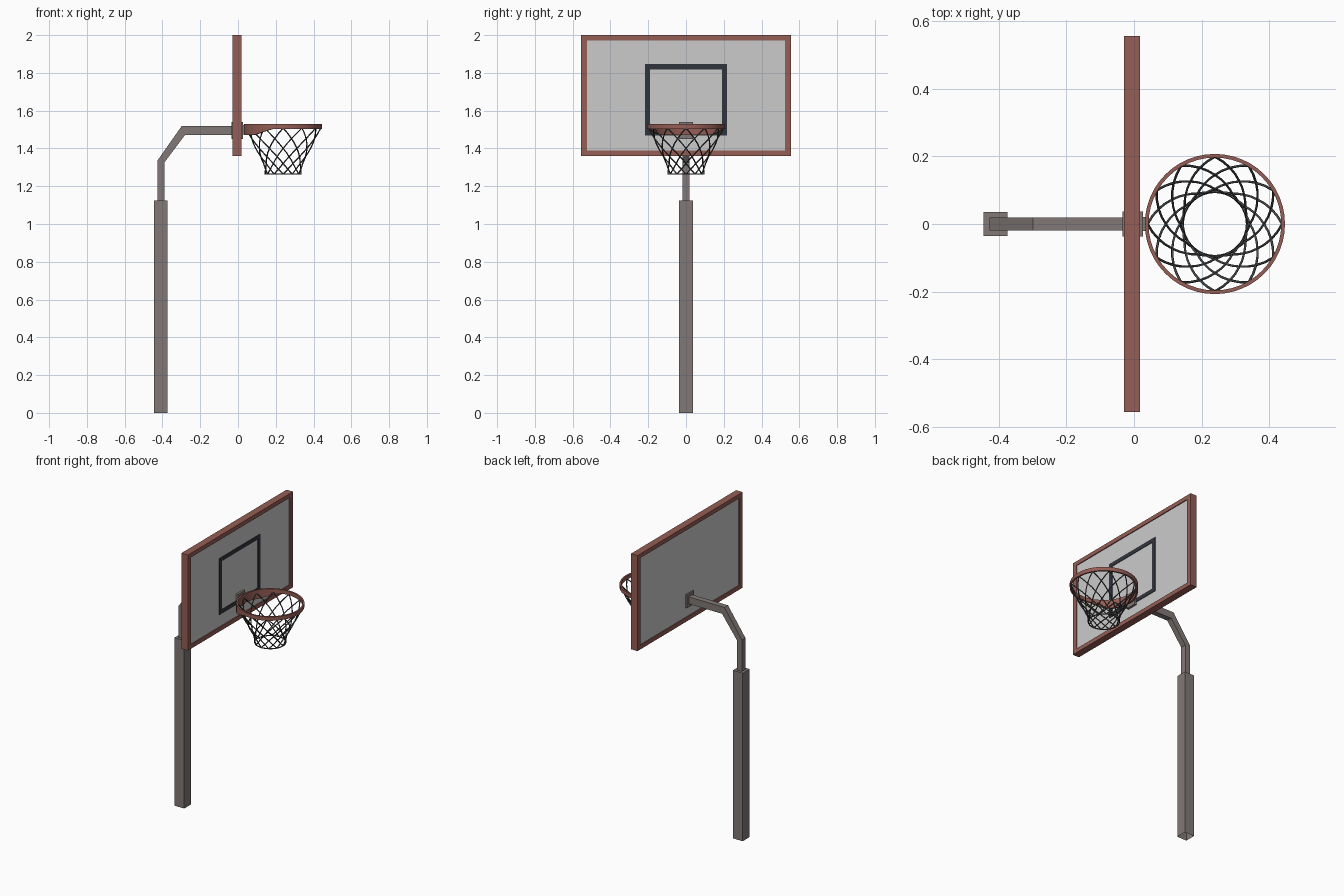
import bpy, bmesh, math

if "Cube" in bpy.data.objects:
    bpy.data.objects.remove(bpy.data.objects["Cube"])

def mat(name, c):
    m = bpy.data.materials.new(name)
    m.diffuse_color = (*c, 1)
    m.use_nodes = True
    m.node_tree.nodes["Principled BSDF"].inputs["Base Color"].default_value = m.diffuse_color
    return m

RED = mat("red_paint", (0.30, 0.11, 0.09))
STEEL = mat("steel", (0.22, 0.19, 0.18))
BLACK = mat("black_paint", (0.03, 0.035, 0.045))
CORD = mat("cord", (0.06, 0.065, 0.06))

def finish(name, bm, m=None):
    bmesh.ops.recalc_face_normals(bm, faces=bm.faces)
    me = bpy.data.meshes.new(name)
    bm.to_mesh(me)
    bm.free()
    ob = bpy.data.objects.new(name, me)
    bpy.context.collection.objects.link(ob)
    if m:
        me.materials.append(m)
    return ob

def box(name, x, y, z, m=None, open_bottom=False):
    bm = bmesh.new()
    bmesh.ops.create_cube(bm, size=1)
    for v in bm.verts:
        v.co = [a[0] + (c + 0.5) * (a[1] - a[0]) for c, a in zip(v.co, (x, y, z))]
    ob_faces = [f for f in bm.faces if all(abs(v.co.z - z[0]) < 1e-5 for v in f.verts)]
    if open_bottom:
        bmesh.ops.delete(bm, geom=ob_faces, context='FACES_ONLY')
    return finish(name, bm, m)

def frame(name, x, y, z, b, m, b_z=None):
    """Rectangular picture frame in the YZ plane with border b."""
    bz = b_z or b
    outer = [(y[0], z[0]), (y[1], z[0]), (y[1], z[1]), (y[0], z[1])]
    inner = [(y[0] + b, z[0] + bz), (y[1] - b, z[0] + bz),
             (y[1] - b, z[1] - bz), (y[0] + b, z[1] - bz)]
    bm = bmesh.new()
    loops = [[bm.verts.new((px, *p)) for p in ring]
             for px, ring in ((x[0], outer), (x[1], outer), (x[1], inner), (x[0], inner))]
    for i in range(4):
        a, c = loops[i], loops[(i + 1) % 4]
        for j in range(4):
            k = (j + 1) % 4
            bm.faces.new((a[j], a[k], c[k], c[j]))
    return finish(name, bm, m)

# Post
box("post", (-0.445, -0.373), (-0.036, 0.036), (0, 1.125), STEEL, open_bottom=True)

# Bent arm, profile extruded across y
profile = [(-0.427, 1.12), (-0.39, 1.12), (-0.39, 1.325), (-0.28, 1.472),
           (-0.03, 1.472), (-0.03, 1.519), (-0.298, 1.519), (-0.427, 1.335)]
bm = bmesh.new()
face = bm.faces.new([bm.verts.new((x, -0.019, z)) for x, z in profile])
ext = bmesh.ops.extrude_face_region(bm, geom=[face], use_keep_orig=True)
for g in ext["geom"]:
    if isinstance(g, bmesh.types.BMVert):
        g.co.y = 0.019
finish("arm", bm, STEEL)

# Backboard
frame("board_frame", (-0.03, 0.018), (-0.556, 0.556), (1.36, 2.0), 0.033, RED, 0.028)
box("board_panel", (-0.024, 0.012), (-0.53, 0.53), (1.38, 1.98))
frame("target_square", (0.011, 0.015), (-0.217, 0.217), (1.468, 1.846), 0.027, BLACK)

# Mounting plates and rim connector
box("back_plate", (-0.034, -0.02), (-0.037, 0.037), (1.45, 1.54), STEEL)
box("front_plate", (0.01, 0.026), (-0.037, 0.037), (1.45, 1.54), STEEL)
box("rim_connector", (0.02, 0.042), (-0.02, 0.02), (1.475, 1.524), STEEL)

# Rim: a band that gets deeper towards the board
CX, N = 0.239, 48
bm = bmesh.new()
rings = []
for i in range(N):
    a = 2 * math.pi * i / N
    ca, sa = math.cos(a), math.sin(a)
    x = CX + 0.207 * ca
    low = 1.503 - 0.033 * min(1, max(0, (0.18 - x) / 0.10))
    rings.append([bm.verts.new((CX + r * ca, r * sa, z))
                  for r, z in ((0.207, 1.529), (0.207, low), (0.196, low), (0.196, 1.529))])
for i in range(N):
    a, b = rings[i], rings[(i + 1) % N]
    for j in range(4):
        k = (j + 1) % 4
        bm.faces.new((a[j], b[j], b[k], a[k]))
rim = finish("rim", bm, RED)

# Net: strands spiralling both ways, closed by a bottom cord
NET = [(0.199, 1.508), (0.172, 1.452), (0.145, 1.40), (0.122, 1.356),
       (0.103, 1.32), (0.096, 1.29), (0.095, 1.264)]
cu = bpy.data.curves.new("net", 'CURVE')
cu.dimensions = '3D'
cu.bevel_depth = 0.0036
cu.bevel_resolution = 1

def strand(pts, cyclic=False):
    s = cu.splines.new('POLY')
    s.points.add(len(pts) - 1)
    for p, c in zip(s.points, pts):
        p.co = (*c, 1)
    s.use_cyclic_u = cyclic

def at(r, a, z):
    return (CX + r * math.cos(a), r * math.sin(a), z)

for i in range(12):
    for d in (-1, 1):
        pts = []
        for k in range(13):
            t = k / 2
            j = min(int(t), 5)
            f = t - j
            r, z = (NET[j][n] * (1 - f) + NET[j + 1][n] * f for n in (0, 1))
            pts.append(at(r, math.radians(30 * i + d * 15 * t), z))
        strand(pts)
strand([at(0.095, 2 * math.pi * i / 36, 1.264) for i in range(36)], True)
net = bpy.data.objects.new("net", cu)
bpy.context.collection.objects.link(net)
cu.materials.append(CORD)

# Smooth shading on the round rim, sharp edges kept
bpy.context.view_layer.objects.active = rim
rim.select_set(True)
bpy.ops.object.shade_smooth_by_angle()
